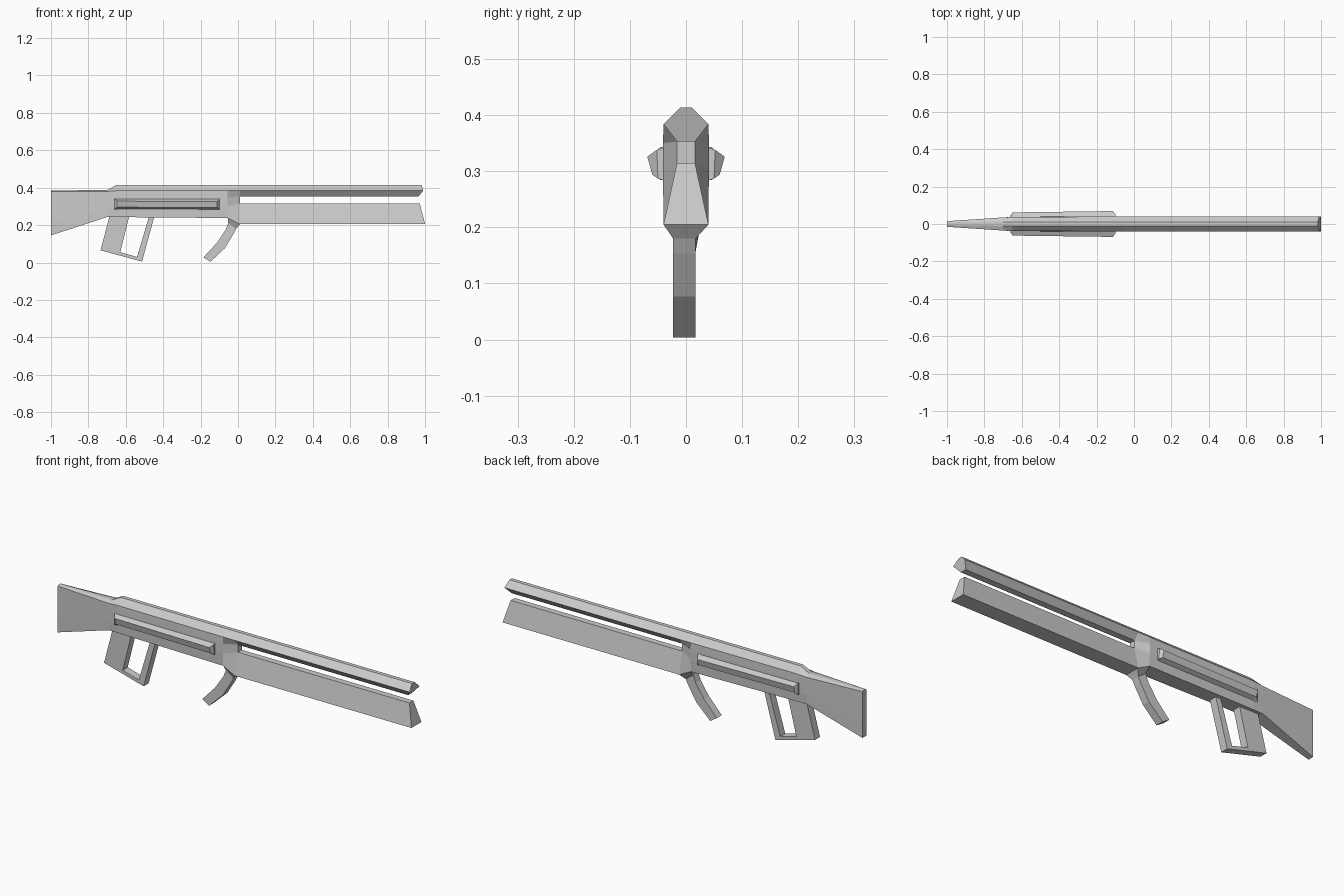
import bpy, bmesh

if "Cube" in bpy.data.objects:
    bpy.data.objects.remove(bpy.data.objects["Cube"])


def finish(name, bm):
    bmesh.ops.remove_doubles(bm, verts=bm.verts, dist=0.0005)
    bmesh.ops.recalc_face_normals(bm, faces=bm.faces)
    mesh = bpy.data.meshes.new(name)
    bm.to_mesh(mesh)
    bm.free()
    obj = bpy.data.objects.new(name, mesh)
    bpy.context.collection.objects.link(obj)
    return obj


def loft(name, rings):
    """Skin a run of closed rings with equal point counts and cap both ends."""
    bm = bmesh.new()
    loops = [[bm.verts.new(p) for p in r] for r in rings]
    n = len(loops[0])
    for a, b in zip(loops, loops[1:]):
        for i in range(n):
            j = (i + 1) % n
            bm.faces.new((a[i], a[j], b[j], b[i]))
    bm.faces.new(loops[0])
    bm.faces.new(loops[-1])
    return finish(name, bm)


def ring(half, dy=0.0):
    """Mirror half-section points (x, half width, z) across y."""
    return ([(x, dy + w, z) for x, w, z in half] +
            [(x, dy - w, z) for x, w, z in reversed(half)])


def section(x, pts):
    return ring([(x, w, z) for w, z in pts])


# Stock and receiver, one lofted hull pinched at the front
loft("stock_and_receiver", [
    section(-1.0, [(.015, .145), (.015, .22), (.015, .31), (.015, .38), (.006, .385)]),
    section(-.70, [(.033, .243), (.035, .29), (.035, .34), (.035, .38), (.01, .388)]),
    section(-.65, [(.034, .243), (.038, .29), (.038, .345), (.037, .384), (.01, .414)]),
    section(-.055, [(.04, .238), (.041, .30), (.041, .35), (.04, .384), (.01, .414)]),
    section(.01, [(.04, .205), (.016, .315), (.016, .353), (.04, .384), (.01, .414)]),
])

# Upper barrel with a beaked muzzle
loft("upper_barrel", [
    section(.01, [(.016, .353), (.04, .384), (.01, .414)]),
    ring([(.965, .016, .353), (.99, .04, .384), (.983, .01, .414)]),
])

# Wedge-shaped fore-end
loft("fore_end", [
    section(.01, [(.04, .205), (.016, .315)]),
    ring([(1.0, .04, .205), (.972, .016, .315)]),
])

# Curved front grip with flared neck: rear point, front point, half width
path = [
    ((-.055, .238), (.01, .205), .04, 0),
    ((-.052, .21), (-.01, .18), .02, -.003),
    ((-.066, .175), (-.024, .153), .02, -.003),
    ((-.113, .105), (-.07, .077), .02, -.003),
    ((-.185, .028), (-.147, .004), .02, -.003),
]
loft("front_grip", [ring([(a[0], w, a[1]), (b[0], w, b[1])], dy)
                    for a, b, w, dy in path])

# Rear grip and guard: strips around an open window
outer = [(-.685, .255), (-.735, .065), (-.513, .005), (-.445, .255)]
inner = [(-.58, .255), (-.63, .055), (-.54, .03), (-.473, .255)]
loft("rear_grip", [ring([(o[0], .02, o[1]), (i[0], .02, i[1])], -.003)
                   for o, i in zip(outer, inner)])

# Raised side rails, mirrored left and right
base = [(.34, .034), (.345, .04), (.285, .04), (.28, .034)]
for side, name in ((-1, "side_rail_right"), (1, "side_rail_left")):
    loft(name, [
        [(-.66, side * y, z) for y, z in ((.034, .343), (.046, .343), (.046, .284), (.034, .284))],
        [(-.648, side * y, z) for y, z in ((.034, .341), (.062, .328), (.055, .296), (.034, .284))],
        [(-.112, side * y, z) for y, z in ((.036, .341), (.069, .326), (.06, .294), (.036, .282))],
        [(-.10, side * y, z) for y, z in ((.036, .343), (.052, .338), (.05, .287), (.036, .282))],
    ])
